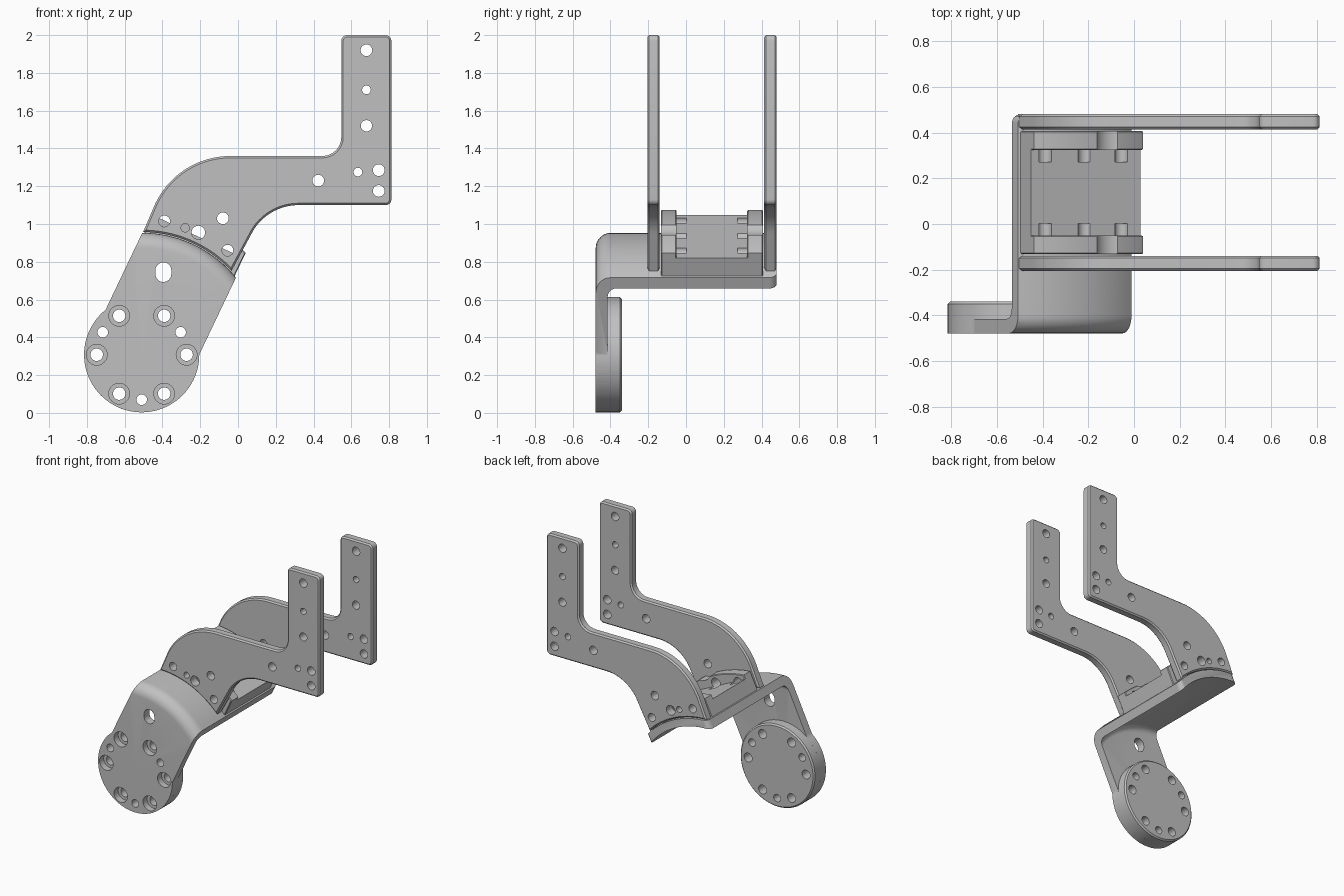
import bpy, bmesh
from math import sin, cos, acos, pi, radians, degrees

if "Cube" in bpy.data.objects:
    bpy.data.objects.remove(bpy.data.objects["Cube"])

grey = bpy.data.materials.new("machined_grey")
grey.use_nodes = True
grey.diffuse_color = (0.53, 0.53, 0.53, 1)
grey.node_tree.nodes["Principled BSDF"].inputs["Base Color"].default_value = (0.53, 0.53, 0.53, 1)

CX, CZ = -0.51, 0.308      # hub centre
TILT = 25.5                # lean of the bracket in degrees
HALF = 0.275               # half width of the bracket
HUB, CROWN = 0.305, 0.645  # hub and shelf radii
FRONT, BACK = -0.478, 0.48


def arc(x, z, r, a0, a1, n=12):
    return [(x + r * cos(radians(a0 + (a1 - a0) * i / n)),
             z + r * sin(radians(a0 + (a1 - a0) * i / n))) for i in range(n + 1)]


def tilted(points):
    """Bracket coordinates (across, along) to world x, z."""
    s, c = sin(radians(TILT)), cos(radians(TILT))
    return [(CX + u * c + v * s, CZ - u * s + v * c) for u, v in points]


def crown(r, half):
    """Arc about the hub, spanning the given half width, right to left."""
    a = degrees(acos(half / r))
    return arc(0, 0, r, a, 180 - a, 24)


def prism(outlines, y0, y1):
    bm = bmesh.new()
    for points in outlines:
        front = bm.faces.new([bm.verts.new((x, y0, z)) for x, z in points])
        for v in bmesh.ops.extrude_face_region(bm, geom=[front])["geom"]:
            if isinstance(v, bmesh.types.BMVert):
                v.co.y = y1
    bmesh.ops.recalc_face_normals(bm, faces=bm.faces)
    return bm


def bevel(bm, test, size, segments):
    bmesh.ops.bevel(bm, geom=[e for e in bm.edges if test(e)], offset=size,
                    segments=segments, profile=0.5, affect='EDGES', clamp_overlap=False)
    return bm


def soften(bm, size):
    """Small chamfer on the rims of a flat part."""
    return bevel(bm, lambda e: abs(e.verts[0].co.y - e.verts[1].co.y) < 1e-5, size, 1)


def make(name, bm):
    bmesh.ops.recalc_face_normals(bm, faces=bm.faces)
    mesh = bpy.data.meshes.new(name)
    bm.to_mesh(mesh)
    bm.free()
    mesh.materials.append(grey)
    obj = bpy.data.objects.new(name, mesh)
    bpy.context.collection.objects.link(obj)
    return obj


def combine(obj, bm, operation='DIFFERENCE'):
    tool = make("cutter", bm)
    mod = obj.modifiers.new("cut", 'BOOLEAN')
    mod.operation, mod.solver, mod.object = operation, 'EXACT', tool
    bpy.context.view_layer.update()
    graph = bpy.context.evaluated_depsgraph_get()
    result = bpy.data.meshes.new_from_object(obj.evaluated_get(graph))
    obj.modifiers.clear()
    obj.data = result
    bpy.data.objects.remove(tool)


def drill(obj, holes, y0, y1):
    """Cut round holes (x, z, radius) between two depths."""
    combine(obj, prism([arc(x, z, r, 0, 345, 23) for x, z, r in holes], y0, y1))


# Bent bracket: a turned cup, trimmed to the outline of plate and shelf
section = ([(0, FRONT)] + arc(CROWN - 0.08, FRONT + 0.08, 0.08, -90, 0, 8)
           + [(CROWN, 0.6), (0.588, 0.6)]
           + arc(0.543, -0.37, 0.045, 0, -90, 6) + [(0, -0.415)])
cup = bmesh.new()
verts = [cup.verts.new((CX + r, y, CZ)) for r, y in section]
edges = [cup.edges.new(pair) for pair in zip(verts, verts[1:])]
bmesh.ops.spin(cup, geom=verts + edges, cent=(CX, 0, CZ), axis=(0, 1, 0),
               angle=2 * pi, steps=120)
bmesh.ops.remove_doubles(cup, verts=cup.verts, dist=1e-4)
bracket = make("bent_bracket", cup)

side = degrees(acos(HALF / HUB))
outline = arc(0, 0, HUB, 180 - side, 360 + side, 60) + [(HALF, 0.8), (-HALF, 0.8)]
trim = prism([tilted(outline)], -0.6, BACK)
bevel(trim, lambda e: e.calc_length() > 0.6 and e.verts[0].co.y > 0.4
      and e.verts[1].co.y > 0.4, 0.04, 6)
combine(bracket, trim, 'INTERSECT')

# Round hub pad behind the plate
hub = make("hub_pad", soften(prism([arc(CX, CZ, HUB, 0, 355, 71)], -0.43, -0.34), 0.01))


def ring(start, step, r):
    return [(CX + 0.238 * cos(radians(a)), CZ + 0.238 * sin(radians(a)), r)
            for a in range(start, 360, step)]


pins = ring(30, 120, 0.028)
drill(bracket, ring(0, 60, 0.055) + pins, -0.6, -0.3)
drill(hub, ring(0, 60, 0.033) + pins, -0.6, -0.2)
slot = arc(-0.395, 0.755, 0.042, 0, 180) + arc(-0.395, 0.735, 0.042, 180, 360)
combine(bracket, prism([slot], -0.6, -0.3))

# Side arms
arm_outline = (
    arc(CX, CZ, 0.65, 89.3, 43, 20)
    + arc(0.32, 0.82, 0.28, 154.5, 90, 14)
    + arc(0.782, 1.13, 0.03, -90, 0, 5)
    + arc(0.782, 1.97, 0.03, 0, 90, 5)
    + arc(0.577, 1.97, 0.03, 90, 180, 5)
    + arc(0.447, 1.46, 0.1, 0, -90, 8)
    + arc(-0.04, 0.92, 0.44, 90, 154.5, 18))
foot_holes = [(-0.39, 1.015, 0.03), (-0.21, 0.955, 0.036), (-0.055, 0.86, 0.03)]
arm_holes = foot_holes + [
    (-0.28, 0.98, 0.022), (-0.08, 1.03, 0.031), (0.425, 1.23, 0.031),
    (0.635, 1.275, 0.023), (0.745, 1.285, 0.031), (0.745, 1.175, 0.031),
    (0.68, 1.92, 0.031), (0.68, 1.71, 0.023), (0.68, 1.52, 0.03)]
for name, y in (("front", -0.205), ("rear", 0.414)):
    arm = make(name + "_arm", soften(prism([arm_outline], y, y + 0.066), 0.01))
    drill(arm, arm_holes, y - 0.1, y + 0.2)

# Upright flanges that the arms bolt to
underside = crown(0.62, 0.265)[::-1]
flange_outline = tilted(crown(0.77, 0.265) + underside)
for name, y0, y1 in (("front", -0.132, -0.05), ("rear", 0.324, 0.407)):
    flange = make(name + "_flange", soften(prism([flange_outline], y0, y1), 0.005))
    drill(flange, [(-0.08, 1.03, 0.09)], y0 - 0.1, y1 + 0.1)
    drill(flange, foot_holes, y0 - 0.1, y1 + 0.1)

# Flat-topped block between the flanges, with bolt clearance notches
block = make("centre_block", prism(
    [tilted([(0.265, 0.693), (-0.265, 0.693)] + underside)], -0.06, 0.334))
drill(block, foot_holes, -0.2, 0.003)
drill(block, foot_holes, 0.272, 0.5)

# Smooth shading with crisp edges
bpy.ops.object.select_all(action='DESELECT')
for obj in bpy.context.scene.objects:
    if obj.type == 'MESH':
        obj.select_set(True)
        bpy.context.view_layer.objects.active = obj
bpy.ops.object.shade_smooth_by_angle(angle=radians(30))
